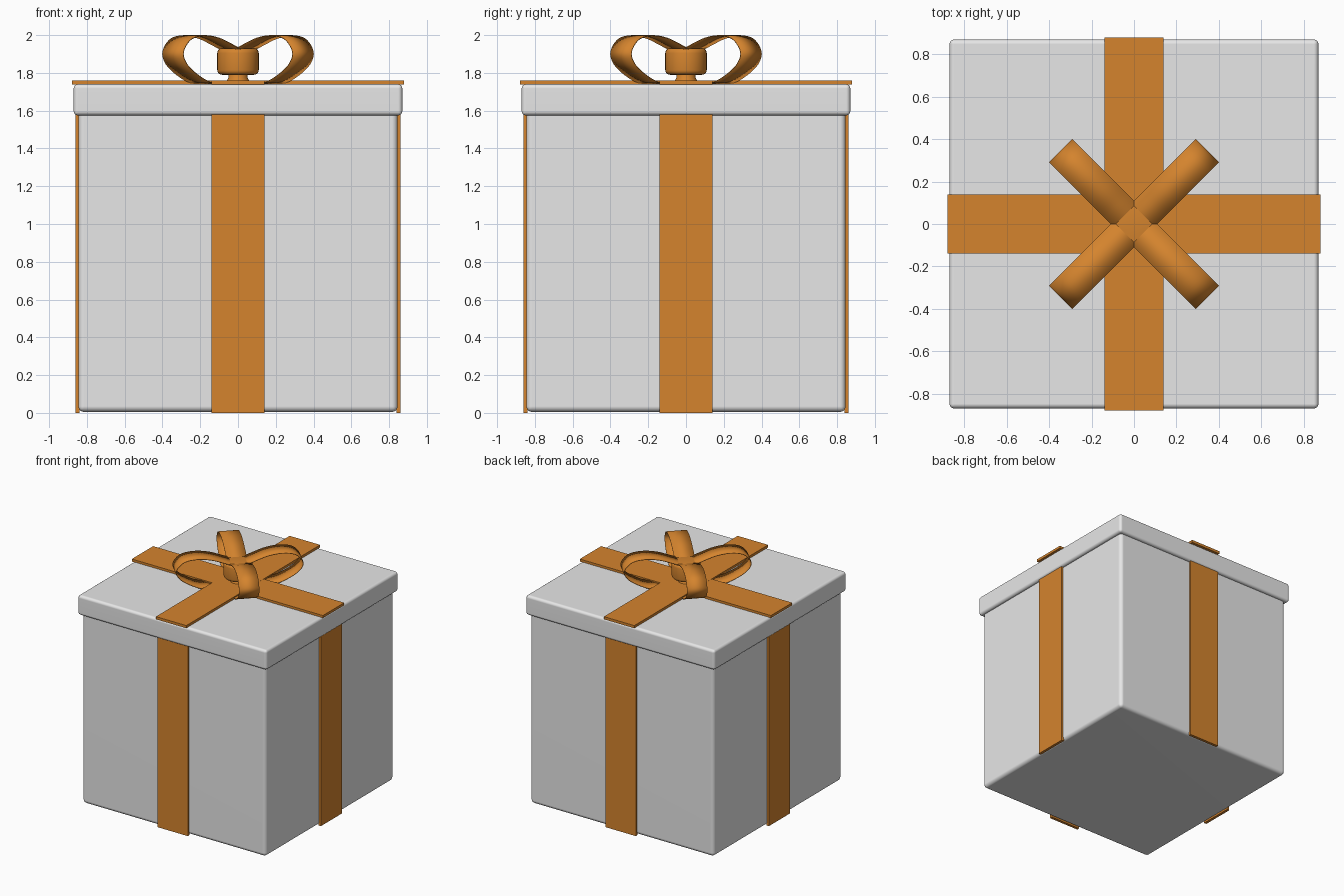
import bpy, bmesh, math
from mathutils import Vector, Matrix

cube = bpy.data.objects.get("Cube")
if cube:
    bpy.data.objects.remove(cube, do_unlink=True)


def material(name, rgb):
    m = bpy.data.materials.new(name)
    m.use_nodes = True
    m.diffuse_color = (*rgb, 1)
    for node in m.node_tree.nodes:
        if node.type == 'BSDF_PRINCIPLED':
            node.inputs["Base Color"].default_value = (*rgb, 1)
    return m


GREY = material("pale grey card", (0.8, 0.8, 0.8))
GOLD = material("golden brown ribbon", (0.66, 0.23, 0.027))


def finish(name, bm, mat, smooth=False):
    bmesh.ops.recalc_face_normals(bm, faces=bm.faces)
    mesh = bpy.data.meshes.new(name)
    bm.to_mesh(mesh)
    bm.free()
    mesh.materials.append(mat)
    obj = bpy.data.objects.new(name, mesh)
    bpy.context.collection.objects.link(obj)
    if smooth:
        bpy.ops.object.select_all(action='DESELECT')
        obj.select_set(True)
        bpy.context.view_layer.objects.active = obj
        bpy.ops.object.shade_smooth_by_angle(angle=math.radians(40))
    return obj


def block(name, low, high, mat, round_by=0):
    low, high = Vector(low), Vector(high)
    bm = bmesh.new()
    bmesh.ops.create_cube(bm, size=1)
    bmesh.ops.scale(bm, vec=high - low, verts=bm.verts)
    bmesh.ops.translate(bm, vec=(low + high) / 2, verts=bm.verts)
    if round_by:
        bmesh.ops.bevel(bm, geom=bm.edges[:], offset=round_by, segments=4,
                        profile=0.5, affect='EDGES')
    obj = finish(name, bm, mat, smooth=bool(round_by))
    if round_by:
        obj.modifiers.new("flat sides", 'WEIGHTED_NORMAL').keep_sharp = True
    return obj


def smooth_path(pts, steps=6):
    """Catmull-Rom curve through the points."""
    p = [Vector(q) for q in pts]
    p = [2 * p[0] - p[1]] + p + [2 * p[-1] - p[-2]]
    out = []
    for a, b, c, d in zip(p, p[1:], p[2:], p[3:]):
        for i in range(steps):
            t = i / steps
            out.append(0.5 * (2 * b + (c - a) * t + (2 * a - 5 * b + 4 * c - d) * t ** 2
                              + (3 * b - a - 3 * c + d) * t ** 3))
    return out + [p[-2]]


def lathe(name, profile, mat, sides=32):
    bm = bmesh.new()
    verts = [bm.verts.new((r, 0, z)) for r, z in profile]
    edges = [bm.edges.new(pair) for pair in zip(verts, verts[1:])]
    bmesh.ops.spin(bm, geom=verts + edges, cent=(0, 0, 0), axis=(0, 0, 1),
                   angle=math.tau, steps=sides)
    bmesh.ops.remove_doubles(bm, verts=bm.verts, dist=0.0005)
    return finish(name, bm, mat, smooth=True)


# Box and lid
block("box", (-0.845, -0.845, 0.005), (0.845, 0.845, 1.60), GREY, 0.03)
block("lid", (-0.87, -0.87, 1.575), (0.87, 0.87, 1.74), GREY, 0.022)

# Ribbons crossing on the lid
block("lid_ribbon_across", (-0.88, -0.14, 1.738), (0.88, 0.14, 1.759), GOLD)
block("lid_ribbon_along", (-0.14, -0.88, 1.738), (0.14, 0.88, 1.760), GOLD)

# Ribbons down the four sides
for side, turn in (("front", 0), ("left", 1), ("back", 2), ("right", 3)):
    strip = block(side + "_ribbon", (-0.14, -0.861, 0), (0.14, -0.838, 1.60), GOLD)
    strip.data.transform(Matrix.Rotation(turn * math.pi / 2, 4, 'Z'))

# Four bow loops on the diagonals
LOOP = smooth_path([(0.03, 1.915), (0.12, 1.95), (0.22, 1.984), (0.33, 1.997),
                    (0.43, 1.977), (0.486, 1.91), (0.46, 1.846), (0.38, 1.79),
                    (0.28, 1.75), (0.16, 1.746), (0.06, 1.755)])
for i, corner in enumerate(("back_left", "back_right", "front_right", "front_left")):
    bm = bmesh.new()
    rows = [[bm.verts.new((r, y, z)) for y in (-0.078, 0.078)] for r, z in LOOP]
    for a, b in zip(rows, rows[1:]):
        bm.faces.new((a[0], a[1], b[1], b[0]))
    bmesh.ops.rotate(bm, verts=bm.verts, cent=(0, 0, 0),
                     matrix=Matrix.Rotation(math.pi / 4 + i * math.pi / 2, 3, 'Z'))
    loop = finish(corner + "_bow_loop", bm, GOLD, smooth=True)
    thick = loop.modifiers.new("thickness", 'SOLIDIFY')
    thick.thickness = 0.005
    thick.offset = 0

# Rounded knot on a flared stem
corner_arc = [(0.085 + 0.025 * math.cos(a), 0.045 + 0.025 * math.sin(a))
              for a in (k * math.pi / 8 for k in range(5))]
upper = [(r, 1.86 + h) for r, h in corner_arc]
lower = [(r, 1.86 - h) for r, h in reversed(corner_arc)]
lathe("bow_knot", [(0, 1.79)] + lower + upper + [(0, 1.93)], GOLD)
lathe("knot_stem", [(0, 1.755), (0.062, 1.755), (0.052, 1.77), (0.048, 1.80), (0, 1.80)], GOLD)
